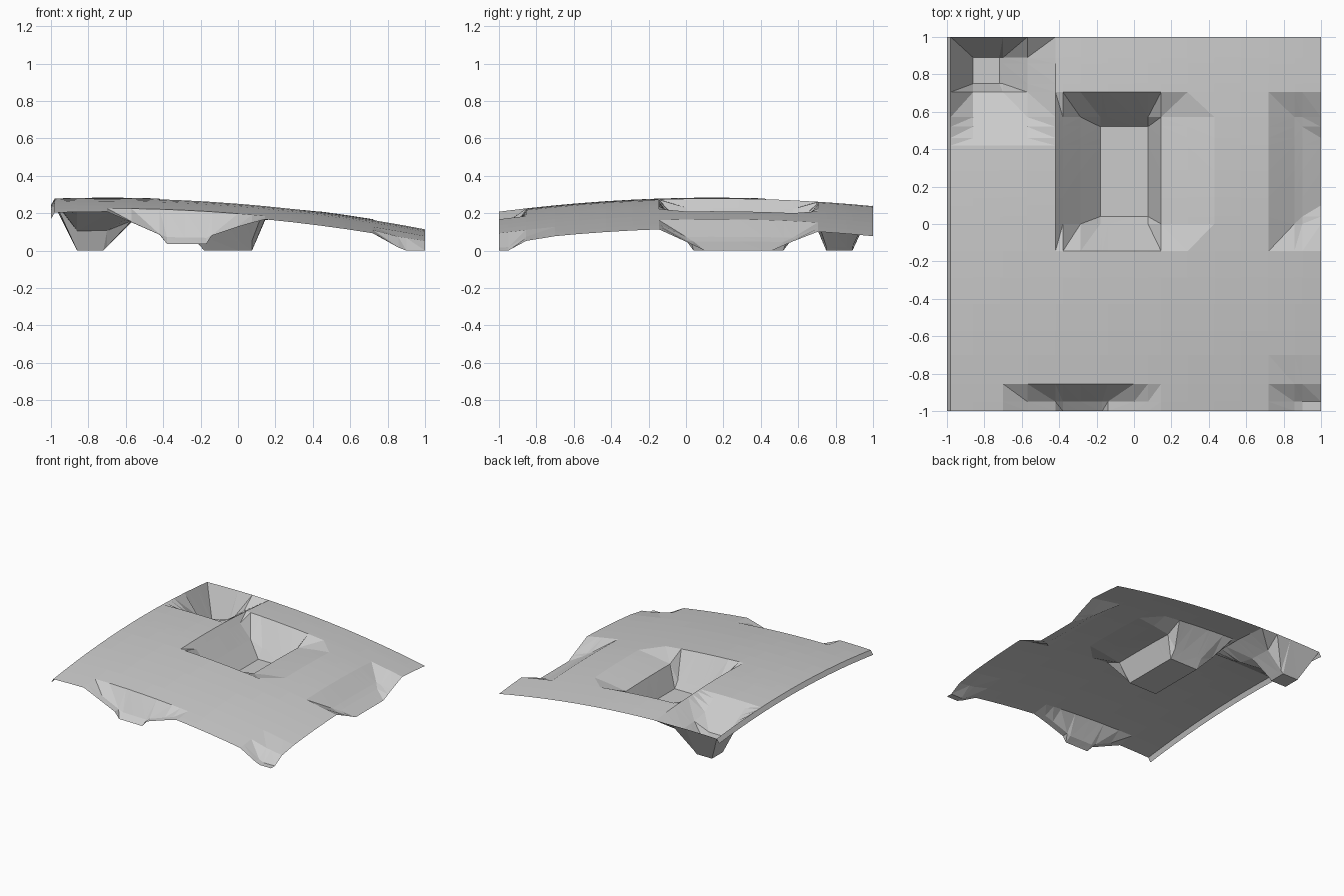
import bpy, bmesh

if "Cube" in bpy.data.objects:
    bpy.data.objects.remove(bpy.data.objects["Cube"])

# Each dent: break points (position, depth fraction) along x and along y
DENTS = [
    # central pit
    ([(-.42, 0), (-.18, 1), (.075, 1), (.145, .3), (.43, 0)],
     [(-.145, 0), (.04, 1), (.52, 1), (.705, 0)]),
    # back left pit
    ([(-.98, 0), (-.86, 1), (-.72, 1), (-.57, .4), (-.42, 0)],
     [(.42, 0), (.705, .6), (.75, 1), (.89, 1), (1, 0)]),
    # dip in the right edge
    ([(.72, 0), (1, 1)],
     [(-.145, 0), (.1, 1), (.46, 1), (.705, 0)]),
    # dip in the front edge
    ([(-.7, 0), (-.42, .58), (-.38, .82), (-.17, .82), (-.14, .58), (.145, 0)],
     [(-1, 1), (-.855, 0)]),
    # front right corner
    ([(.72, 0), (.9, 1), (1, 1)],
     [(-1, 1), (-.95, 1), (-.855, .15), (-.7, 0)]),
]


def profile(points, t):
    """Piecewise linear lookup, zero outside the range."""
    for (a, fa), (b, fb) in zip(points, points[1:]):
        if a - 1e-6 <= t <= b + 1e-6:
            return fa + (fb - fa) * (t - a) / (b - a)
    return 0.0


def height(x, y):
    dome = .283 - .057 * (x + .7) ** 2 - .057 * (y - .15) ** 2
    depth = max(min(profile(px, x), profile(py, y)) for px, py in DENTS)
    return dome * (1 - depth)


def grid_lines(axis, start):
    """Dent break lines plus regular lines where there is a gap."""
    lines = {start, 1.0}
    for dent in DENTS:
        lines.update(p for p, _ in dent[axis])
    for i in range(15):
        t = -1 + i / 7
        if t > start and all(abs(t - q) > .03 for q in lines):
            lines.add(t)
    return sorted(lines)


bm = bmesh.new()
xs = grid_lines(0, -.98)
ys = grid_lines(1, -1.0)

# Domed sheet, with a short skirt dropping along the left edge
rows = [[bm.verts.new((-1, y, height(-.98, y) - .035)) for y in ys]]
rows += [[bm.verts.new((x, y, height(x, y))) for y in ys] for x in xs]
for left, right in zip(rows, rows[1:]):
    for j in range(len(ys) - 1):
        a, b, c, d = left[j], right[j], right[j + 1], left[j + 1]
        # split along the diagonal with the larger drop, giving mitred corners
        if abs(a.co.z - c.co.z) >= abs(b.co.z - d.co.z):
            tris = (a, b, c), (a, c, d)
        else:
            tris = (a, b, d), (b, c, d)
        for t in tris:
            bm.faces.new(t)

mesh = bpy.data.meshes.new("dented_ground")
bm.to_mesh(mesh)
bm.free()
bpy.context.collection.objects.link(bpy.data.objects.new("dented_ground", mesh))
